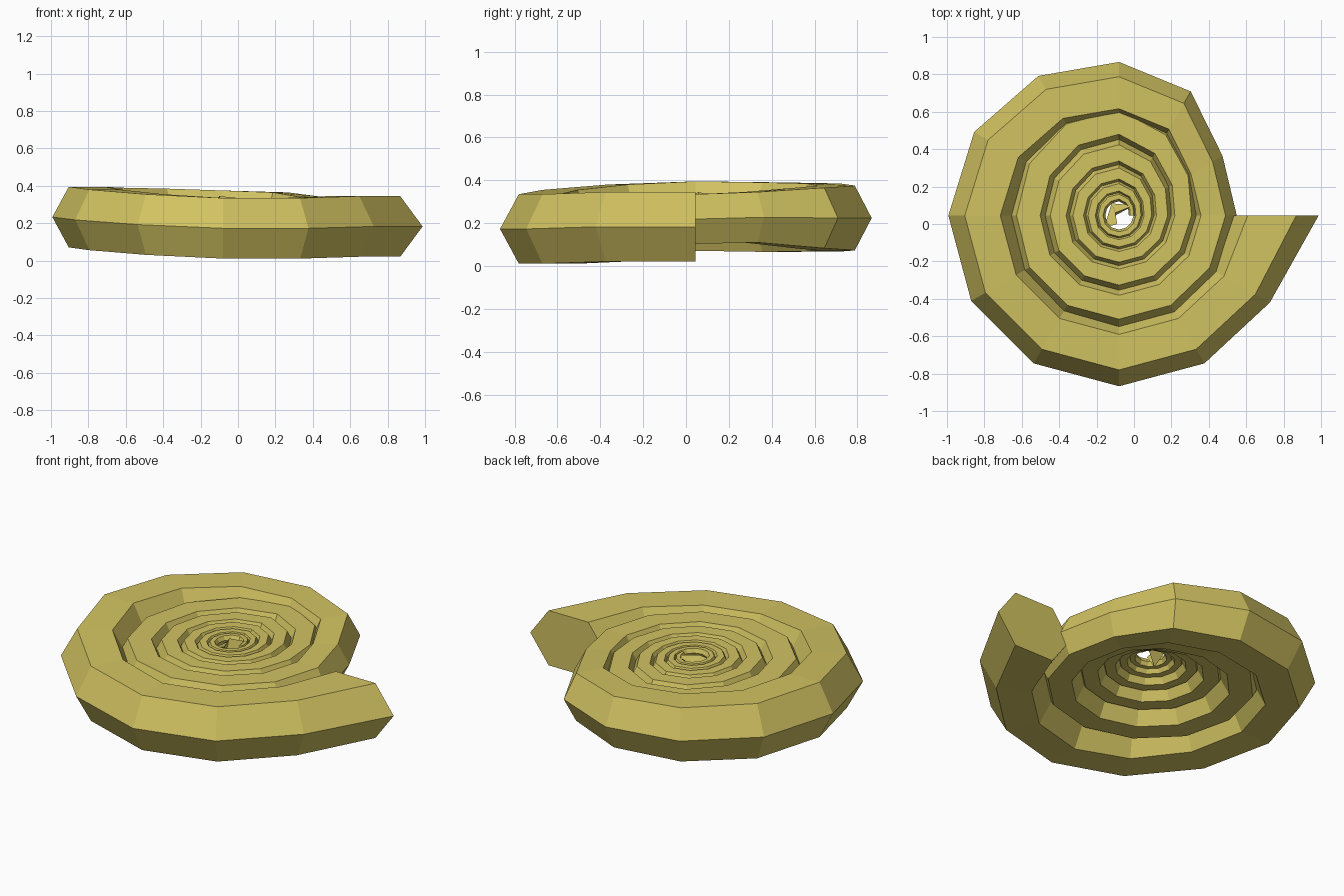
import bpy, bmesh
from math import radians, sin, cos

if "Cube" in bpy.data.objects:
    bpy.data.objects.remove(bpy.data.objects["Cube"])

# Shell colour
shell_mat = bpy.data.materials.new("shell_ochre")
shell_mat.use_nodes = True
colour = (0.64, 0.54, 0.12, 1)
shell_mat.diffuse_color = colour
shell_mat.node_tree.nodes["Principled BSDF"].inputs["Base Color"].default_value = colour

CENTRE_X, CENTRE_Y = -0.08, 0.045
STEPS, INNER_TURNS = 12, 5
GROWTH = 1.49
OUTER_RADIUS = 0.73
RIM_TOP = 0.335

# Radius of each step in a turn, relative to that turn's size
inner_turn = [0.70, 0.77, 0.90, 1.02, 1.02, 1.0, 0.99, 1, 1, 1, 1, 1.01]
outer_turn = [0.69, 0.70, 0.84, 0.90, 0.945, 0.98, 1, 1, 1, 1, 1, 1.02, 1.12]
# Lift of the last turn, which leans up at the left and back
outer_lift = [0, 0.01, 0.03, 0.04, 0.05, 0.055, 0.06, 0.045, 0.02, 0, 0, 0.01, 0.01]

# Six-sided tube section: across the tube and up
section = [(1, 0), (0.52, 1), (-0.52, 1), (-1, 0), (-0.52, -1), (0.52, -1)]


def add_ring(bm, angle, radius, lift, width):
    """One six-sided section standing across the spiral path."""
    half = min(0.23 * radius, 0.162)
    ring = []
    for across, up in section:
        r = radius + across * width * radius
        ring.append(bm.verts.new((CENTRE_X + r * cos(angle),
                                  CENTRE_Y + r * sin(angle),
                                  RIM_TOP - half + up * half + lift)))
    return ring


# Coiled tube, from the core to the mouth
bm = bmesh.new()
rings = []
for turn in range(INNER_TURNS, 0, -1):
    size = OUTER_RADIUS / GROWTH ** turn
    for i, factor in enumerate(inner_turn):
        rings.append(add_ring(bm, radians(30 * i), size * factor, 0, 0.25))
for i, factor in enumerate(outer_turn):
    width = 0.305 if i == STEPS else 0.25
    rings.append(add_ring(bm, radians(30 * i), OUTER_RADIUS * factor,
                          outer_lift[i], width))

for a, b in zip(rings, rings[1:]):
    for k in range(6):
        n = (k + 1) % 6
        bm.faces.new((a[k], a[n], b[n], b[k]))
bm.faces.new(rings[0])
bm.faces.new(rings[-1])

# Small twisted core leaf, beside the open middle
leaf = [bm.verts.new((x, y, z)) for x, y, z in
        [(-0.16, -0.02, 0.30), (-0.09, 0.00, 0.32),
         (-0.10, 0.06, 0.345), (0.00, 0.10, 0.335), (-0.12, 0.11, 0.31)]]
tip = bm.verts.new((-0.11, 0.04, 0.25))
for k in range(5):
    n = (k + 1) % 5
    bm.faces.new((leaf[k], leaf[n], tip))
bm.faces.new(leaf)

bmesh.ops.recalc_face_normals(bm, faces=bm.faces)
mesh = bpy.data.meshes.new("spiral_shell")
bm.to_mesh(mesh)
bm.free()
mesh.materials.append(shell_mat)
shell = bpy.data.objects.new("spiral_shell", mesh)
bpy.context.collection.objects.link(shell)
